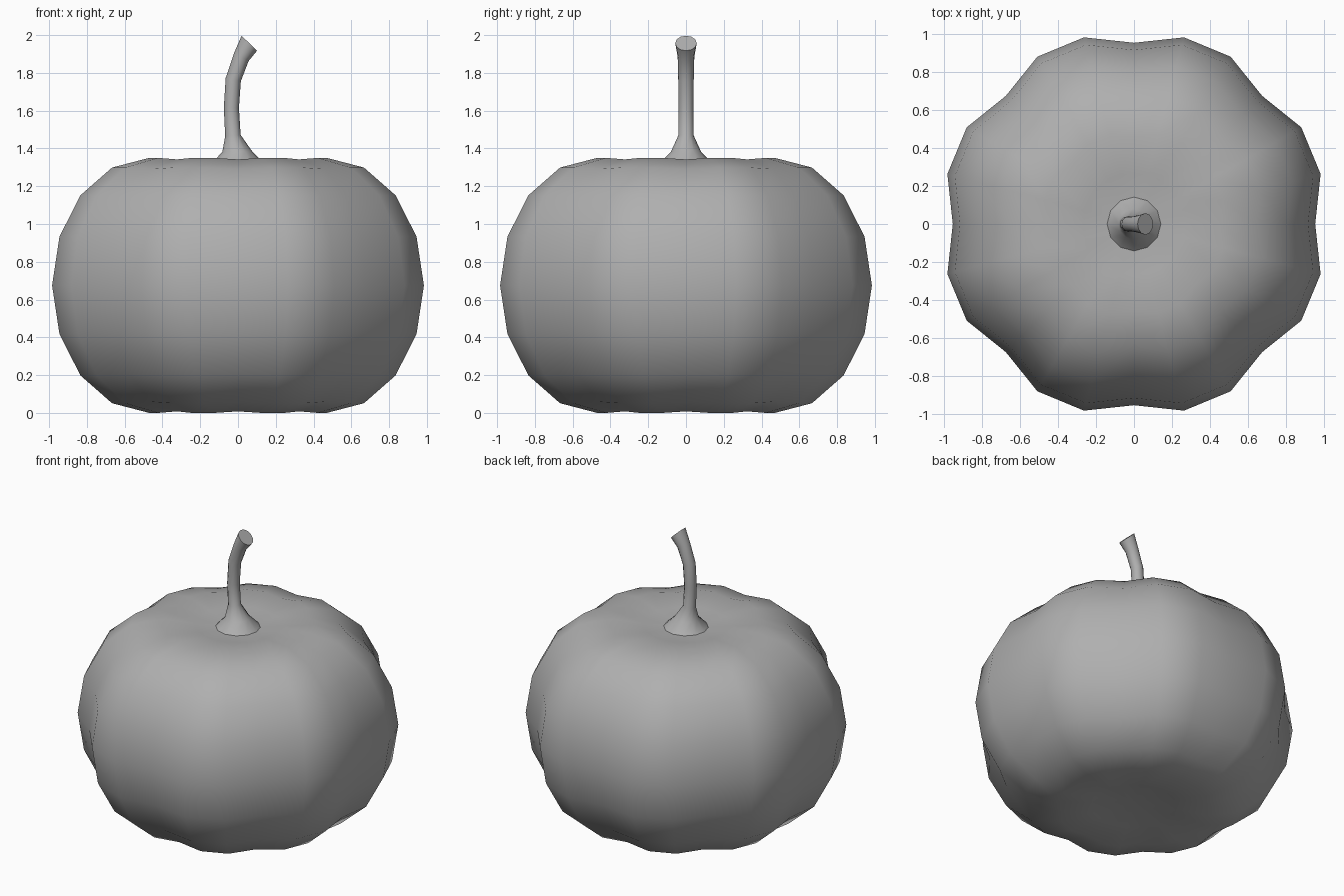
import bpy, bmesh, math
from mathutils import Vector

if "Cube" in bpy.data.objects:
    bpy.data.objects.remove(bpy.data.objects["Cube"])

# Dark grey surface shared by both parts
grey = bpy.data.materials.new("dark_grey")
grey.diffuse_color = (0.43, 0.43, 0.43, 1)
grey.use_nodes = True
grey.node_tree.nodes["Principled BSDF"].inputs["Base Color"].default_value = grey.diffuse_color


def skin(name, rings, start=None, end=None, flat_end=False):
    """Bridge rings of points; close ends with a centre point or a flat cap."""
    bm = bmesh.new()
    loops = [[bm.verts.new(p) for p in ring] for ring in rings]
    n = len(loops[0])
    for a, b in zip(loops, loops[1:]):
        for i in range(n):
            j = (i + 1) % n
            bm.faces.new((a[i], a[j], b[j], b[i]))
    for loop, tip in ((loops[0], start), (loops[-1], end)):
        if tip is not None:
            c = bm.verts.new(tip)
            for i in range(n):
                bm.faces.new((loop[i], loop[(i + 1) % n], c))
    if flat_end:
        bm.faces.new(loops[0])
        bm.faces.new(loops[-1])
    bmesh.ops.recalc_face_normals(bm, faces=bm.faces)
    me = bpy.data.meshes.new(name)
    bm.to_mesh(me)
    bm.free()
    me.materials.append(grey)
    ob = bpy.data.objects.new(name, me)
    bpy.context.collection.objects.link(ob)
    bpy.context.view_layer.objects.active = ob
    ob.select_set(True)
    bpy.ops.object.shade_smooth_by_angle(angle=math.radians(50))
    ob.select_set(False)
    return ob


# Pumpkin body: rounded profile with eight lobes of three segments each
MID = 0.675
profile = [(0.27, -0.655)]
for k in range(-4, 5):
    t = math.radians(22.5 * k)
    profile.append((0.487 + 0.532 * math.cos(t), MID * math.sin(t)))
profile.append((0.27, 0.655))

rings = []
for r, h in profile:
    ring = []
    fade = 1 if r > 0.4 else 0.3
    for i in range(24):
        a = math.radians(15 * i)
        groove = fade if i % 3 == 0 else 0
        rr = r * (1 - 0.062 * groove)
        ring.append((rr * math.cos(a), rr * math.sin(a), MID + h * (1 - 0.012 * groove)))
    rings.append(ring)
skin("pumpkin_body", rings, (0, 0, MID - 0.625), (0, 0, MID + 0.625))

# Stem: flared foot, curved shaft, wider slanted tip (x, z, radius, tilt)
path = [(0, 1.318, 0.142, 0), (-0.003, 1.382, 0.08, 0), (-0.027, 1.468, 0.041, -5),
        (-0.035, 1.615, 0.040, 2), (-0.025, 1.765, 0.041, 12),
        (0.018, 1.885, 0.044, 30), (0.06, 1.957, 0.057, 44)]
rings = []
for x, z, r, tilt in path:
    t = math.radians(tilt)
    side = Vector((math.cos(t), 0, -math.sin(t)))
    ring = []
    for i in range(12):
        a = math.radians(30 * i)
        ring.append(Vector((x, 0, z)) + side * r * math.cos(a) + Vector((0, r * math.sin(a), 0)))
    rings.append(ring)
skin("stem", rings, flat_end=True)
